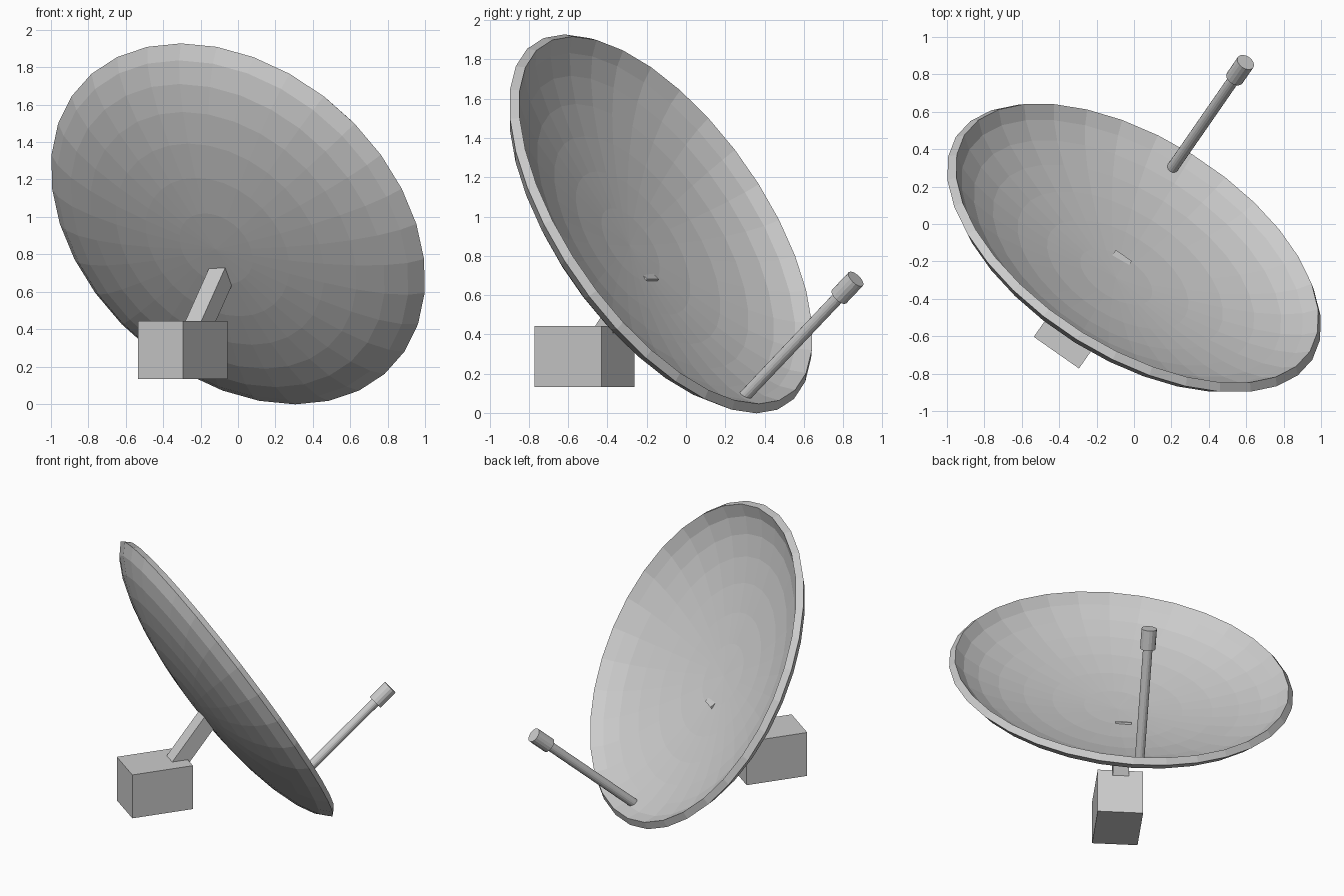
import bpy, bmesh, math
from mathutils import Vector, Matrix

if "Cube" in bpy.data.objects:
    bpy.data.objects.remove(bpy.data.objects["Cube"])


def add_object(name, bm, recalc=True):
    if recalc:
        bmesh.ops.recalc_face_normals(bm, faces=bm.faces)
    me = bpy.data.meshes.new(name)
    bm.to_mesh(me)
    bm.free()
    ob = bpy.data.objects.new(name, me)
    bpy.context.collection.objects.link(ob)
    return ob


def frame(origin, axis):
    """Local z along axis, local x horizontal."""
    z = Vector(axis).normalized()
    x = Vector((0, 0, 1)).cross(z).normalized()
    y = z.cross(x)
    m = Matrix((x, y, z)).transposed().to_4x4()
    m.translation = origin
    return m


def box(name, size, matrix):
    bm = bmesh.new()
    bmesh.ops.create_cube(bm, size=1, matrix=matrix @ Matrix.Diagonal((*size, 1)))
    return add_object(name, bm)


def rod(name, p0, p1, radius, sides=16):
    p0, p1 = Vector(p0), Vector(p1)
    bm = bmesh.new()
    bmesh.ops.create_cone(bm, cap_ends=True, segments=sides, radius1=radius, radius2=radius,
                          depth=(p1 - p0).length, matrix=frame((p0 + p1) / 2, p1 - p0))
    return add_object(name, bm)


# Dish: flattened sphere cap, thickened backwards
SIDES, RINGS, RADIUS, DEPTH, WALL = 32, 7, 1.09, 0.252, 0.05
CAP = math.radians(78.75)
bm = bmesh.new()
centre = bm.verts.new((0, 0, -DEPTH))
rings = []
for i in range(1, RINGS + 1):
    t = CAP * i / RINGS
    r = RADIUS * math.sin(t) / math.sin(CAP)
    z = -DEPTH * (math.cos(t) - math.cos(CAP)) / (1 - math.cos(CAP))
    rings.append([bm.verts.new((r * math.sin(2 * math.pi * k / SIDES),
                                r * math.cos(2 * math.pi * k / SIDES), z))
                  for k in range(SIDES)])
for k in range(SIDES):
    n = (k + 1) % SIDES
    bm.faces.new((centre, rings[0][n], rings[0][k]))
    for a, b in zip(rings, rings[1:]):
        bm.faces.new((a[k], a[n], b[n], b[k]))
for f in bm.faces:
    f.normal_update()
    if f.normal.z < 0:
        f.normal_flip()
dish = add_object("dish", bm, recalc=False)
dish.matrix_world = frame((0.017, -0.103, 0.9815), (0.455, 0.728, 0.513))
solid = dish.modifiers.new("wall", 'SOLIDIFY')
solid.thickness = WALL
solid.offset = -1

# Mounting block behind the dish
yaw = math.radians(-35)
box("mount_block", (0.295, 0.417, 0.31),
    Matrix.Translation((-0.2955, -0.517, 0.288)) @ Matrix.Rotation(yaw, 4, 'Z'))

# Square strut from block to dish
axis = Vector((0.353, 0.504, 0.788)).normalized()
tip = Vector((-0.078, -0.203, 0.715))
length = 0.55
box("support_strut", (0.104, 0.107, length), frame(tip - axis * length / 2, axis))

# Feed arm and receiver head
base, end = Vector((0.211, 0.308, 0.095)), Vector((0.597, 0.865, 0.682))
along = (end - base).normalized()
rod("feed_arm", base - along * 0.02, end - along * 0.1, 0.031)
rod("receiver_head", end - along * 0.137, end, 0.05)
